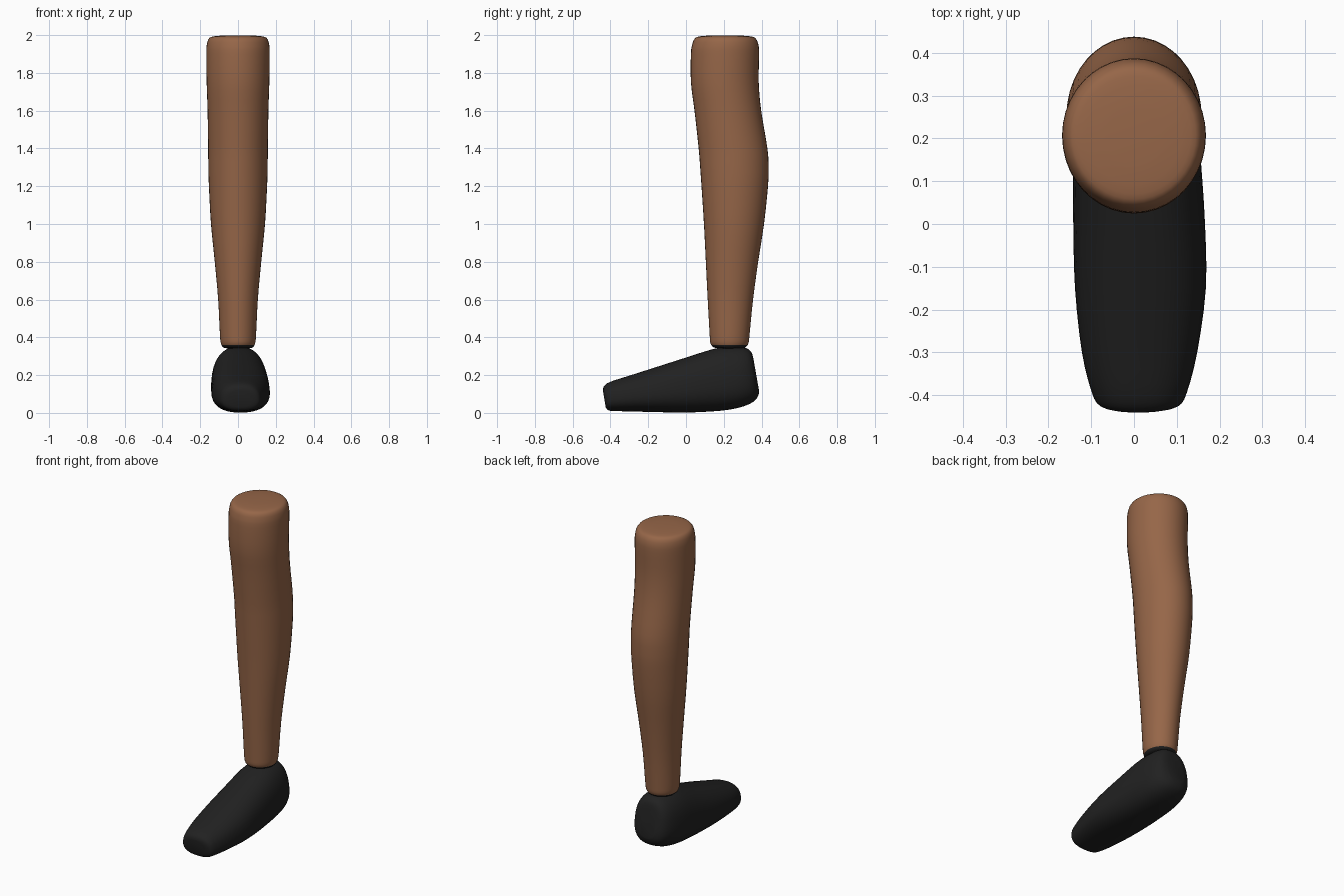
import bpy, bmesh, math


def material(name, rgb):
    m = bpy.data.materials.new(name)
    m.diffuse_color = (*rgb, 1)
    return m


def spline(rows, steps):
    """Catmull-Rom interpolation between rows of numbers."""
    out = []
    for i in range(len(rows) - 1):
        p0, p1 = rows[max(i - 1, 0)], rows[i]
        p2, p3 = rows[i + 1], rows[min(i + 2, len(rows) - 1)]
        for s in range(steps):
            t = s / steps
            out.append([0.5 * (2 * b + (c - a) * t + (2 * a - 5 * b + 4 * c - d) * t * t
                               + (3 * b - a - 3 * c + d) * t ** 3)
                        for a, b, c, d in zip(p0, p1, p2, p3)])
    return out + [list(rows[-1])]


def oval(n, power):
    """Unit superellipse points."""
    pts = []
    for i in range(n):
        a = 2 * math.pi * i / n
        c, s = math.cos(a), math.sin(a)
        pts.append((math.copysign(abs(c) ** (2 / power), c),
                    math.copysign(abs(s) ** (2 / power), s)))
    return pts


def loft(name, rings, mats):
    bm = bmesh.new()
    loops = [[bm.verts.new(p) for p in r] for r in rings]
    n = len(loops[0])
    for a, b in zip(loops, loops[1:]):
        for i in range(n):
            bm.faces.new((a[i], a[(i + 1) % n], b[(i + 1) % n], b[i]))
    bm.faces.new(loops[0])
    bm.faces.new(loops[-1])
    bmesh.ops.recalc_face_normals(bm, faces=bm.faces)
    for f in bm.faces:
        f.smooth = True
        # dark lining on the underside of the leg
        if len(mats) > 1 and f.calc_center_median().z < 0.357:
            f.material_index = 1
    me = bpy.data.meshes.new(name)
    bm.to_mesh(me)
    bm.free()
    for m in mats:
        me.materials.append(m)
    ob = bpy.data.objects.new(name, me)
    bpy.context.collection.objects.link(ob)
    return ob


skin = material("brown skin", (0.305, 0.133, 0.065))
black = material("black shoe", (0.0152, 0.0152, 0.0152))

# Lower leg: height, front y, back y, half width
leg_rows = [
    (0.342, 0.17, 0.29, 0.06), (0.348, 0.145, 0.315, 0.08),
    (0.37, 0.129, 0.331, 0.091), (0.42, 0.125, 0.337, 0.096),
    (0.6, 0.115, 0.355, 0.105), (0.8, 0.105, 0.382, 0.123),
    (1.0, 0.095, 0.413, 0.143), (1.2, 0.082, 0.434, 0.154),
    (1.3, 0.075, 0.437, 0.157), (1.4, 0.067, 0.431, 0.158),
    (1.6, 0.045, 0.398, 0.161), (1.75, 0.026, 0.385, 0.166),
    (1.9, 0.026, 0.387, 0.168), (1.95, 0.033, 0.383, 0.165),
    (1.98, 0.045, 0.37, 0.155), (1.993, 0.07, 0.345, 0.133),
    (1.999, 0.14, 0.27, 0.065)]
ring = oval(40, 2)
loft("lower_leg",
     [[(w * u, (f + b) / 2 + (b - f) / 2 * v, z) for u, v in ring]
      for z, f, b, w in spline(leg_rows, 3)], [skin, black])

# Shoe: bottom (y, z), top (y, z), left x, right x, from toe to heel
shoe_rows = [
    (-0.425, 0.03, -0.44, 0.12, -0.05, 0.07),
    (-0.415, 0.016, -0.433, 0.143, -0.08, 0.105),
    (-0.39, 0.01, -0.40, 0.165, -0.097, 0.122),
    (-0.30, 0.008, -0.30, 0.197, -0.12, 0.146),
    (-0.15, 0.004, -0.15, 0.245, -0.136, 0.166),
    (0.0, 0.002, 0.0, 0.293, -0.14, 0.164),
    (0.14, 0.008, 0.14, 0.337, -0.141, 0.155),
    (0.22, 0.016, 0.22, 0.35, -0.138, 0.148),
    (0.29, 0.03, 0.285, 0.349, -0.128, 0.137),
    (0.345, 0.052, 0.325, 0.34, -0.11, 0.118),
    (0.375, 0.077, 0.348, 0.318, -0.085, 0.092),
    (0.388, 0.11, 0.358, 0.28, -0.05, 0.056)]
ring = oval(40, 2.45)
loft("shoe",
     [[((l + r) / 2 + (r - l) / 2 * u * (1 - 0.1 * v),
        (yb + yt) / 2 + (yt - yb) / 2 * v,
        (zb + zt) / 2 + (zt - zb) / 2 * v) for u, v in ring]
      for yb, zb, yt, zt, l, r in spline(shoe_rows, 3)], [black])
